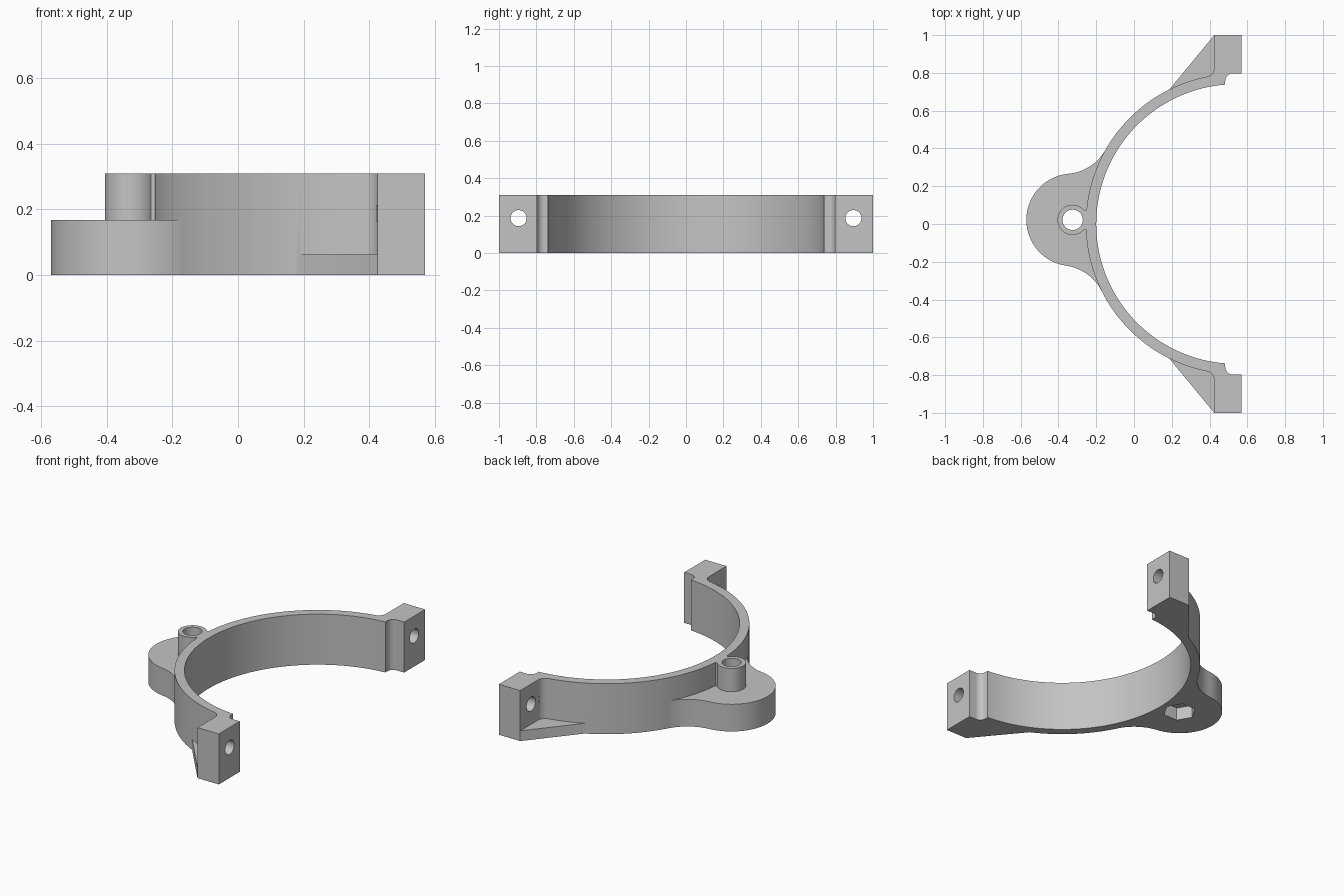
import bpy
import bmesh
from math import sin, cos, pi, atan2, sqrt, acos
from mathutils import Vector, Matrix

cube = bpy.data.objects.get("Cube")
if cube:
    bpy.data.objects.remove(cube, do_unlink=True)

HEIGHT = 0.31
LUG_HEIGHT = 0.167
RING = Vector((0.54, 0))
R_IN, R_OUT = 0.74, 0.795
LUG = Vector((-0.325, 0.022))
R_LUG = 0.245

grey = bpy.data.materials.new("plain_grey")
grey.use_nodes = True
grey.diffuse_color = (0.55, 0.55, 0.55, 1)
grey.node_tree.nodes["Principled BSDF"].inputs["Base Color"].default_value = (0.55, 0.55, 0.55, 1)


def arc(centre, radius, start, end, steps):
    return [Vector((centre[0] + radius * cos(start + (end - start) * i / steps),
                    centre[1] + radius * sin(start + (end - start) * i / steps)))
            for i in range(steps + 1)]


def angle(centre, point):
    return atan2(point[1] - centre[1], point[0] - centre[0])


def prism(name, outline, bottom, top):
    """Extrude a flat outline between two heights."""
    bm = bmesh.new()
    face = bm.faces.new([bm.verts.new((p[0], p[1], bottom)) for p in outline])
    up = bmesh.ops.extrude_face_region(bm, geom=[face])["geom"]
    bmesh.ops.translate(bm, vec=(0, 0, top - bottom),
                        verts=[v for v in up if isinstance(v, bmesh.types.BMVert)])
    bmesh.ops.recalc_face_normals(bm, faces=bm.faces)
    mesh = bpy.data.meshes.new(name)
    bm.to_mesh(mesh)
    bm.free()
    mesh.materials.append(grey)
    obj = bpy.data.objects.new(name, mesh)
    bpy.context.collection.objects.link(obj)
    return obj


def rod(name, centre, radius, bottom, top, sides=40):
    return prism(name, arc(centre, radius, 0, 2 * pi, sides)[:-1], bottom, top)


def cross_rod(name, y, z, radius, x0, x1):
    """Cylinder lying along x."""
    obj = rod(name, (0, 0), radius, x0, x1)
    obj.data.transform(Matrix.Translation((0, y, z)) @ Matrix.Rotation(pi / 2, 4, 'Y'))
    return obj


def combine(target, other, operation):
    other.hide_render = True
    mod = target.modifiers.new(operation, 'BOOLEAN')
    mod.operation = operation
    mod.solver = 'EXACT'
    mod.object = other
    bpy.context.view_layer.objects.active = target
    bpy.ops.object.modifier_apply(modifier=mod.name)
    bpy.data.objects.remove(other, do_unlink=True)


# Half ring with clamp ends: one half of the outline, then its mirror
fillet = 0.05
corner = Vector((0.425 - fillet, 0))
corner.y = sqrt((R_OUT + fillet) ** 2 - (corner.x - RING.x) ** 2)
inner_end = Vector((0.483, sqrt(R_IN ** 2 - (0.483 - RING.x) ** 2)))
outer_half = arc(RING, R_OUT, pi, angle(RING, corner), 48)
outer_half += arc(corner, fillet, angle(corner, RING), 0, 10)
outer_half += [Vector((0.425, 1)), Vector((0.57, 1)), Vector((0.57, 0.797))]
outer_half += arc((0.523, 0.757), 0.04, pi / 2, pi, 8)
outer_half += arc(RING, R_IN, angle(RING, inner_end), pi, 48)
mirrored = [Vector((p.x, -p.y)) for p in reversed(outer_half)]
outline = outer_half + mirrored[1:-1]
body = prism("half_ring_clamp", outline, 0, HEIGHT)


# Rounded lug blending into the ring through two hollow fillets
def blend(side, f=0.25):
    axis = LUG - RING
    d, a, b = axis.length, R_OUT + f, R_LUG + f
    swing = acos((a * a + d * d - b * b) / (2 * a * d))
    direction = angle((0, 0), axis) % (2 * pi) - side * swing
    centre = RING + a * Vector((cos(direction), sin(direction)))
    start, end = angle(centre, RING), angle(centre, LUG)
    return centre, arc(centre, f, start, end, 16)


upper_centre, upper = blend(1)
lower_centre, lower = blend(-1)
lug_outline = list(upper)
lug_outline += arc(LUG, R_LUG, angle(LUG, upper_centre),
                   angle(LUG, lower_centre) + 2 * pi, 40)[1:-1]
lug_outline += list(reversed(lower))
mid = (R_IN + R_OUT) / 2
lug_outline += arc(RING, mid, angle(RING, lower[0]) % (2 * pi),
                   angle(RING, upper[0]), 24)
combine(body, prism("lug", lug_outline, 0, LUG_HEIGHT), 'UNION')

# Screw post with a short web to the ring
combine(body, rod("post", LUG, 0.08, 0.05, HEIGHT), 'UNION')
web = [(-0.32, -0.03), (-0.225, -0.03), (-0.225, 0.074), (-0.32, 0.074)]
combine(body, prism("post_web", web, 0.05, HEIGHT), 'UNION')

# Triangular gussets behind the clamp ends
for side in (1, -1):
    points = [(0.187, 0.712), (0.425, 1), (0.5, 0.95), (0.45, 0.76), (0.2, 0.7)]
    gusset = prism("gusset", [(x, side * y) for x, y in points], 0, 0.063)
    combine(body, gusset, 'UNION')

# Bolt holes and head clearance through the clamp ends
for side in (1, -1):
    combine(body, cross_rod("bolt_hole", side * 0.895, 0.187, 0.043, 0.3, 0.7), 'DIFFERENCE')
    combine(body, cross_rod("head_clearance", side * 0.895, 0.187, 0.08, 0.3, 0.425), 'DIFFERENCE')

# Post bore and the hexagonal nut pocket below it
combine(body, rod("post_bore", LUG, 0.054, -0.1, 0.5), 'DIFFERENCE')
combine(body, rod("nut_pocket", LUG, 0.095, -0.1, 0.08, 6), 'DIFFERENCE')

# Smooth curved walls, crisp edges
bpy.ops.object.select_all(action='DESELECT')
body.select_set(True)
bpy.context.view_layer.objects.active = body
bpy.ops.object.shade_smooth_by_angle(angle=pi / 6)
